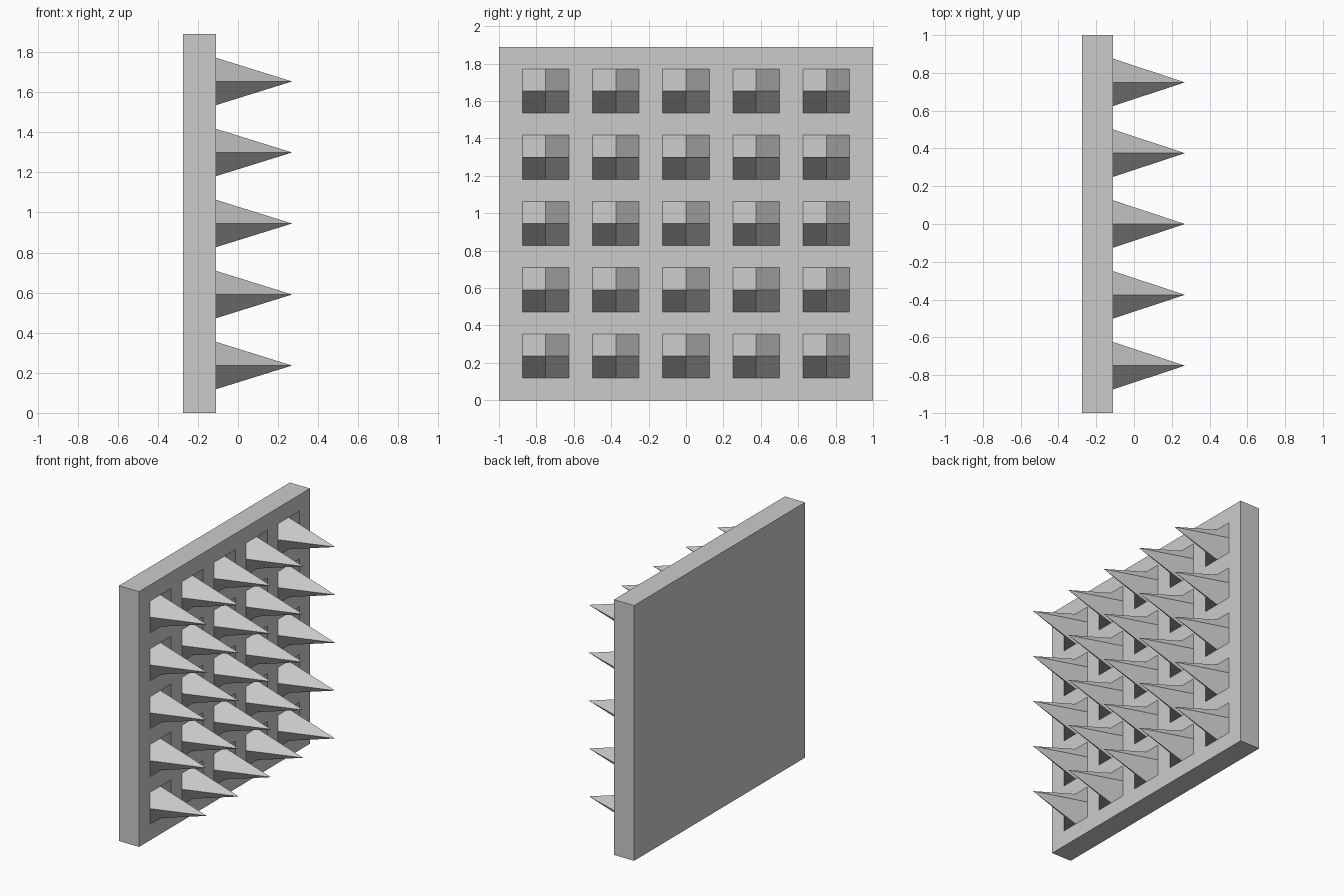
import bpy, bmesh

if "Cube" in bpy.data.objects:
    bpy.data.objects.remove(bpy.data.objects["Cube"])

N = 16                       # cells per side: border 1, spike 2, gap 1, ...
HEIGHT = 1.89
BACK, FACE, TIP = -0.275, -0.11, 0.27

def is_tip(i, j):
    return i % 3 == 2 and j % 3 == 2

bm = bmesh.new()

# front grid, with the centre vertex of each 2 x 2 cell patch pulled out to a spike
grid = [[bm.verts.new((TIP if is_tip(i, j) else FACE, -1 + 2 * i / N, HEIGHT * j / N))
         for j in range(N + 1)] for i in range(N + 1)]
for i in range(N):
    for j in range(N):
        ids = [(i, j), (i + 1, j), (i + 1, j + 1), (i, j + 1)]
        # start beside the tip so the quad folds along its base diagonal
        k = next((n + 1 for n, c in enumerate(ids) if is_tip(*c)), 0)
        ids = ids[k:] + ids[:k]
        bm.faces.new([grid[a][b] for a, b in ids])

# flat back of the plate
b00, b10, b11, b01 = [bm.verts.new((BACK, y, z))
                      for y, z in ((-1, 0), (1, 0), (1, HEIGHT), (-1, HEIGHT))]
bm.faces.new((b00, b01, b11, b10))

# four rims joining the back to the front grid
bottom = [grid[i][0] for i in range(N + 1)]
right = [grid[N][j] for j in range(N + 1)]
top = [grid[i][N] for i in range(N, -1, -1)]
left = [grid[0][j] for j in range(N, -1, -1)]
for edge, start, end in ((bottom, b00, b10), (right, b10, b11),
                         (top, b11, b01), (left, b01, b00)):
    bm.faces.new(edge[::-1] + [start, end])

bm.normal_update()
mesh = bpy.data.meshes.new("spiked_wall_panel")
bm.to_mesh(mesh)
bm.free()
panel = bpy.data.objects.new("spiked_wall_panel", mesh)
bpy.context.collection.objects.link(panel)
